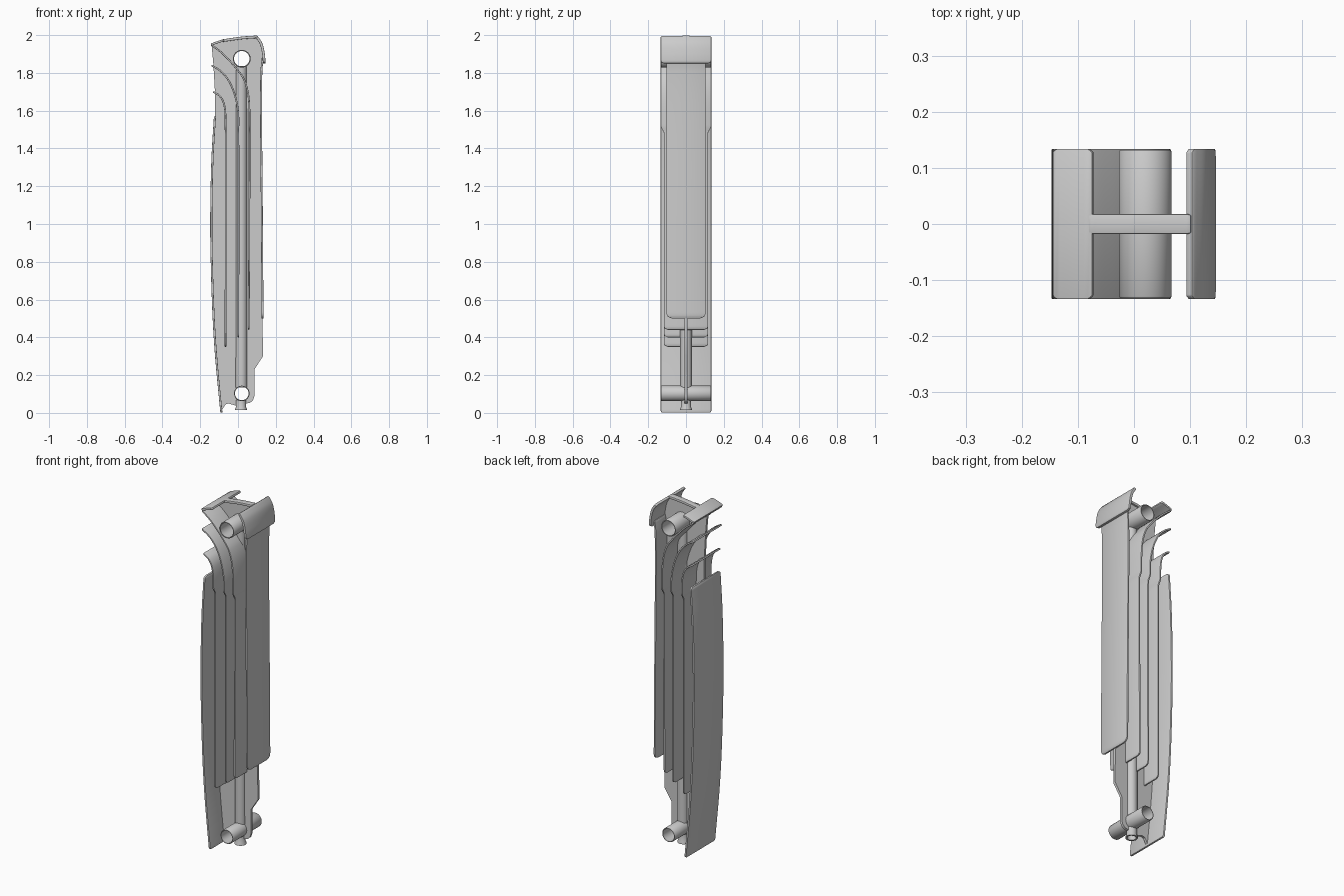
import bpy, bmesh, math
from mathutils import Vector, Matrix

if "Cube" in bpy.data.objects:
    bpy.data.objects.remove(bpy.data.objects["Cube"])

FULL = 0.134   # half depth of the section


def finish(obj, angle=35):
    bpy.ops.object.select_all(action='DESELECT')
    obj.select_set(True)
    bpy.context.view_layer.objects.active = obj
    bpy.ops.object.convert(target='MESH')
    bpy.ops.object.shade_smooth_by_angle(angle=math.radians(angle))


def add_object(name, bm):
    bmesh.ops.recalc_face_normals(bm, faces=bm.faces)
    mesh = bpy.data.meshes.new(name)
    bm.to_mesh(mesh)
    bm.free()
    obj = bpy.data.objects.new(name, mesh)
    bpy.context.collection.objects.link(obj)
    return obj


def smooth_path(pts, step=0.008):
    """Evenly sampled smooth curve through the (x, z) points."""
    p = [Vector(q) for q in pts]
    last = len(p) - 1
    tan = [(p[min(i + 1, last)] - p[max(i - 1, 0)]).normalized() for i in range(last + 1)]
    out = []
    for i in range(last):
        a, b = p[i], p[i + 1]
        length = (b - a).length
        n = max(2, math.ceil(length / step))
        for k in range(n):
            t = k / n
            out.append(a * (2*t**3 - 3*t**2 + 1) + b * (3*t**2 - 2*t**3)
                       + tan[i] * length * (t**3 - 2*t**2 + t)
                       + tan[i + 1] * length * (t**3 - t**2))
    return out + [p[last]]


def corner_cut(d, r):
    return r - math.sqrt(r*r - (r - d)**2) if d < r else 0.0


def ribbon(name, pts, thick, width, r_start=0.006, r_end=0.006):
    """Bent sheet following a side profile; width(z) is its half depth."""
    path = smooth_path(pts)
    dist = [0.0]
    for a, b in zip(path, path[1:]):
        dist.append(dist[-1] + (b - a).length)
    bm = bmesh.new()
    rings = []
    for i, c in enumerate(path):
        t = (path[min(i + 1, len(path) - 1)] - path[max(i - 1, 0)]).normalized()
        n = Vector((-t.y, t.x)) * thick / 2
        w = width(c.y) - corner_cut(dist[i], r_start) - corner_cut(dist[-1] - dist[i], r_end)
        rings.append([bm.verts.new((c.x + s*n.x, y, c.y + s*n.y))
                      for s, y in ((-1, -w), (1, -w), (1, w), (-1, w))])
    for a, b in zip(rings, rings[1:]):
        for k in range(4):
            bm.faces.new((a[k], a[(k + 1) % 4], b[(k + 1) % 4], b[k]))
    bm.faces.new(rings[0])
    bm.faces.new(rings[-1])
    obj = add_object(name, bm)
    bev = obj.modifiers.new("soft_edges", 'BEVEL')
    bev.width, bev.segments = 0.0025, 2
    bev.limit_method, bev.angle_limit = 'ANGLE', math.radians(40)
    finish(obj)


def lathe(name, profile, matrix, sides=40):
    """Closed (radius, height) profile spun round z, then placed."""
    bm = bmesh.new()
    rings = [[bm.verts.new((r*math.cos(2*math.pi*k/sides), r*math.sin(2*math.pi*k/sides), h))
              for k in range(sides)] for r, h in profile]
    for i, a in enumerate(rings):
        b = rings[(i + 1) % len(rings)]
        for k in range(sides):
            j = (k + 1) % sides
            bm.faces.new((a[k], a[j], b[j], b[k]))
    bm.transform(matrix)
    finish(add_object(name, bm))


def circle(cx, cz, r, n=40):
    return [(cx + r*math.cos(2*math.pi*k/n), cz + r*math.sin(2*math.pi*k/n)) for k in range(n)]


def fin_width(z):
    # fins are full depth in the curved top, slimmer in the straight part
    t = min(1, max(0, (z - 1.48) / 0.04))
    return 0.117 + (FULL - 0.117) * t * t * (3 - 2*t)


# header and riser positions
PX, TOP_Z, LOW_Z = 0.02, 1.875, 0.103

# central web: filled outline with holes for the two headers
outline = [(-0.14, 1.95), (-0.07, 1.974), (0.02, 1.986), (0.1, 1.992), (0.122, 1.955),
           (0.135, 1.9), (0.13, 1.86), (0.122, 1.78), (0.122, 1.6), (0.126, 1.1), (0.13, 0.5),
           (0.132, 0.3), (0.087, 0.23), (0.087, 0.09), (0.08, 0.068), (0.065, 0.054),
           (0.045, 0.05), (0.0, 0.035), (-0.05, 0.05), (-0.066, 0.045), (-0.085, 0.015),
           (-0.115, 0.3), (-0.13, 0.55), (-0.14, 0.9), (-0.14, 1.1), (-0.134, 1.35),
           (-0.121, 1.57), (-0.121, 1.68), (-0.13, 1.84)]
curve = bpy.data.curves.new("central_web", 'CURVE')
curve.dimensions, curve.fill_mode, curve.extrude = '2D', 'BOTH', 0.007
for loop in (outline, circle(PX, TOP_Z, 0.044), circle(PX, LOW_Z, 0.039)):
    spline = curve.splines.new('POLY')
    spline.points.add(len(loop) - 1)
    for pt, (x, z) in zip(spline.points, loop):
        pt.co = (x, z, 0, 1)
    spline.use_cyclic_u = True
web = bpy.data.objects.new("central_web", curve)
web.rotation_euler.x = math.pi / 2
bpy.context.collection.objects.link(web)
finish(web)

# front panel, gently bowed
ribbon("front_panel", [(-0.122, 1.57), (-0.135, 1.35), (-0.141, 1.1), (-0.141, 0.9),
                       (-0.131, 0.55), (-0.116, 0.3), (-0.088, 0.002)],
       0.011, lambda z: FULL, 0.015)

# three curved convection fins
fins = [("front_fin", [(-0.131, 1.70), (-0.095, 1.676), (-0.074, 1.635), (-0.066, 1.56), (-0.066, 0.35)]),
        ("middle_fin", [(-0.14, 1.84), (-0.09, 1.808), (-0.05, 1.76), (-0.019, 1.69),
                        (0.0, 1.6), (0.002, 1.5), (0.002, 0.4)]),
        ("rear_fin", [(-0.141, 1.948), (-0.09, 1.91), (-0.045, 1.865), (-0.008, 1.822),
                      (0.032, 1.765), (0.055, 1.68), (0.061, 1.55), (0.057, 0.44)])]
for name, pts in fins:
    ribbon(name, pts, 0.009, fin_width, 0.008, 0.02)

# rear panel and the overhanging cap above it
ribbon("rear_panel", [(0.131, 1.88), (0.124, 1.81), (0.122, 1.6), (0.126, 1.1), (0.13, 0.5)],
       0.01, lambda z: 0.104, 0.006, 0.03)
ribbon("rear_cap", [(0.098, 1.992), (0.122, 1.955), (0.135, 1.9), (0.139, 1.85)],
       0.014, lambda z: FULL, 0.006, 0.018)

# top plate at the front and the narrow rim linking it to the cap
ribbon("top_plate", [(-0.143, 1.949), (-0.11, 1.962), (-0.073, 1.973)], 0.012, lambda z: FULL)
ribbon("top_rim", [(-0.08, 1.971), (0.02, 1.985), (0.102, 1.991)], 0.014, lambda z: 0.018, 0.002, 0.002)

# horizontal headers, open at both ends
for name, z, ro, ri in (("top_header", TOP_Z, 0.047, 0.041), ("bottom_header", LOW_Z, 0.041, 0.036)):
    e = 0.132
    lathe(name, [(ri, -e), (ro - 0.002, -e), (ro, -e + 0.003), (ro, e - 0.003), (ro - 0.002, e), (ri, e)],
          Matrix.Translation((PX, 0, z)) @ Matrix.Rotation(math.pi / 2, 4, 'X'))

# vertical riser between the headers and the flared stub below
lathe("riser_tube", [(0.022, 0.139), (0.031, 0.135), (0.029, 1.836), (0.022, 1.834)],
      Matrix.Translation((PX - 0.002, 0, 0)))
lathe("bottom_stub", [(0.023, 0.015), (0.032, 0.015), (0.032, 0.02), (0.027, 0.03), (0.027, 0.068), (0.023, 0.068)],
      Matrix.Translation((PX - 0.004, 0, 0)))
